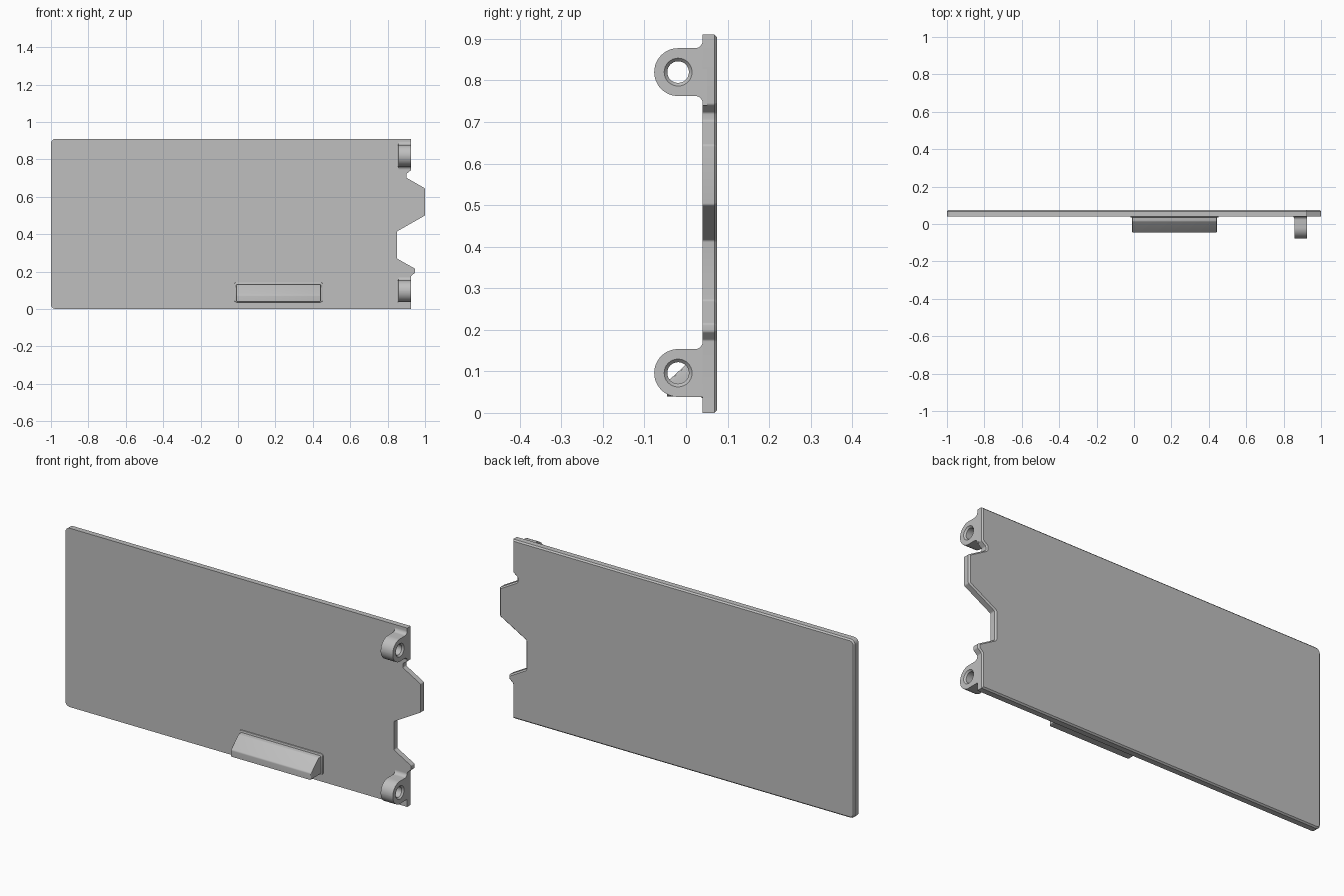
import bpy
import bmesh
import math
from mathutils import Vector

if "Cube" in bpy.data.objects:
    bpy.data.objects.remove(bpy.data.objects["Cube"], do_unlink=True)

grey = bpy.data.materials.new("plain grey")
grey.use_nodes = True
colour = (0.52, 0.52, 0.52, 1)
grey.diffuse_color = colour
grey.node_tree.nodes["Principled BSDF"].inputs["Base Color"].default_value = colour


def rounded(points, steps=6):
    """Outline from (u, v, radius) corners, each replaced by a tangent arc."""
    out = []
    for i, (u, v, r) in enumerate(points):
        p = Vector((u, v))
        if r == 0:
            out.append(p)
            continue
        a = (Vector(points[i - 1][:2]) - p).normalized()
        b = (Vector(points[(i + 1) % len(points)][:2]) - p).normalized()
        half = a.angle(b) / 2
        centre = p + (a + b).normalized() * (r / math.sin(half))
        start = p + a * (r / math.tan(half)) - centre
        end = p + b * (r / math.tan(half)) - centre
        sweep = start.angle_signed(end)
        for k in range(steps + 1):
            t = -sweep * k / steps
            c, s = math.cos(t), math.sin(t)
            out.append(centre + Vector((start.x * c - start.y * s,
                                        start.x * s + start.y * c)))
    return out


def prism(name, outline, axis, low, high, edge_rule=None, bevel=0.0, segments=1):
    """Extrude an outline along an axis and bevel the edges the rule picks."""
    def place(p, d):
        return {"x": (d, p.x, p.y), "y": (p.x, d, p.y), "z": (p.x, p.y, d)}[axis]
    bm = bmesh.new()
    rings = [[bm.verts.new(place(p, d)) for p in outline] for d in (low, high)]
    bm.faces.new(rings[0])
    bm.faces.new(rings[1])
    n = len(outline)
    for i in range(n):
        j = (i + 1) % n
        bm.faces.new((rings[0][i], rings[0][j], rings[1][j], rings[1][i]))
    bmesh.ops.recalc_face_normals(bm, faces=bm.faces)
    if edge_rule:
        edges = [e for e in bm.edges if edge_rule(*[v.co for v in e.verts])]
        bmesh.ops.bevel(bm, geom=edges, offset=bevel, segments=segments,
                        profile=0.5, affect="EDGES")
    mesh = bpy.data.meshes.new(name)
    bm.to_mesh(mesh)
    bm.free()
    mesh.materials.append(grey)
    obj = bpy.data.objects.new(name, mesh)
    bpy.context.collection.objects.link(obj)
    return obj


def smooth(obj):
    bpy.ops.object.select_all(action="DESELECT")
    obj.select_set(True)
    bpy.context.view_layer.objects.active = obj
    bpy.ops.object.shade_smooth_by_angle(angle=math.radians(30))


# Cover plate with a notched right edge and a chamfered back rim
FRONT, BACK, TOP = 0.04, 0.075, 0.91
plate_outline = rounded([
    (-1, 0, 0.025), (0.925, 0, 0), (0.925, 0.175, 0.008), (0.947, 0.195, 0.008),
    (0.947, 0.215, 0.008), (0.85, 0.27, 0.008), (0.85, 0.415, 0.008),
    (1, 0.5, 0.008), (1, 0.645, 0.008), (0.9, 0.702, 0.008),
    (0.9, 0.722, 0.008), (0.925, 0.742, 0.008), (0.925, TOP, 0),
    (-1, TOP, 0.025)], 4)
plate = prism("cover_plate", plate_outline, "y", FRONT, BACK,
              lambda a, b: min(a.y, b.y) > BACK - 0.001, 0.007)
smooth(plate)

# Finger grip: wedge with softened outer edges
grip_outline = rounded([
    (0.045, 0.04, 0), (-0.046, 0.04, 0), (-0.046, 0.074, 0.01),
    (0.015, 0.13, 0.015), (0.045, 0.133, 0)], 4)
grip = prism("finger_grip", grip_outline, "x", -0.01, 0.443,
             lambda a, b: abs(a.x - b.x) < 0.001 and min(a.y, b.y) < 0.04,
             0.006, 3)
smooth(grip)

# Soft foot where the grip meets the plate
foot_outline = rounded([(-0.02, 0.036, 0.012), (0.453, 0.036, 0.012),
                        (0.453, 0.143, 0.012), (-0.02, 0.143, 0.012)], 4)
foot = prism("grip_foot", foot_outline, "y", 0.035, 0.045,
             lambda a, b: max(a.y, b.y) < 0.036, 0.004, 2)
smooth(foot)


# Hinge lugs with countersunk pin holes
def hinge_lug(name, z, lower_fillet):
    r, x0, x1, pin_y = 0.0575, 0.857, 0.925, -0.019
    tip = pin_y - r
    pts = [(0.05, z + 0.08, 0), (FRONT, z + 0.08, 0), (FRONT, z + r, 0.018),
           (tip, z + r, r * 0.999), (tip, z - r, r * 0.999)]
    if lower_fillet:
        pts += [(FRONT, z - r, 0.018), (FRONT, z - 0.08, 0), (0.05, z - 0.08, 0)]
    else:
        pts += [(0.05, z - r, 0)]
    lug = prism(name, rounded(pts, 12), "x", x0, x1)

    # Pin hole cutter, wider at both mouths
    bm = bmesh.new()
    rings = []
    for x, rad in ((x0 - 0.01, 0.043), (x0 + 0.008, 0.026),
                   (x1 - 0.008, 0.026), (x1 + 0.01, 0.043)):
        rings.append([bm.verts.new((x, pin_y + rad * math.cos(k * math.tau / 32),
                                    z + rad * math.sin(k * math.tau / 32)))
                      for k in range(32)])
    for a, b in zip(rings, rings[1:]):
        for k in range(32):
            m = (k + 1) % 32
            bm.faces.new((a[k], a[m], b[m], b[k]))
    bm.faces.new(rings[0])
    bm.faces.new(rings[-1])
    bmesh.ops.recalc_face_normals(bm, faces=bm.faces)
    mesh = bpy.data.meshes.new("pin_hole_cutter")
    bm.to_mesh(mesh)
    bm.free()
    mesh.materials.append(grey)
    cutter = bpy.data.objects.new("pin_hole_cutter", mesh)
    cutter.hide_render = True
    bpy.context.collection.objects.link(cutter)
    mod = lug.modifiers.new("pin_hole", "BOOLEAN")
    mod.operation, mod.solver, mod.object = "DIFFERENCE", "EXACT", cutter
    bpy.context.view_layer.objects.active = lug
    bpy.ops.object.modifier_apply(modifier=mod.name)
    bpy.data.objects.remove(cutter, do_unlink=True)
    smooth(lug)

    # Fillet along the inner root of the lug
    root = rounded([(x0 - 0.012, 0.045, 0), (x0 - 0.012, FRONT, 0),
                    (x0, FRONT, 0.0119), (x0, FRONT - 0.012, 0),
                    (x0 + 0.004, 0.045, 0)], 5)
    smooth(prism(name + "_fillet", root, "z", z - r, z + r))


hinge_lug("upper_hinge_lug", 0.82, True)
hinge_lug("lower_hinge_lug", 0.096, False)
